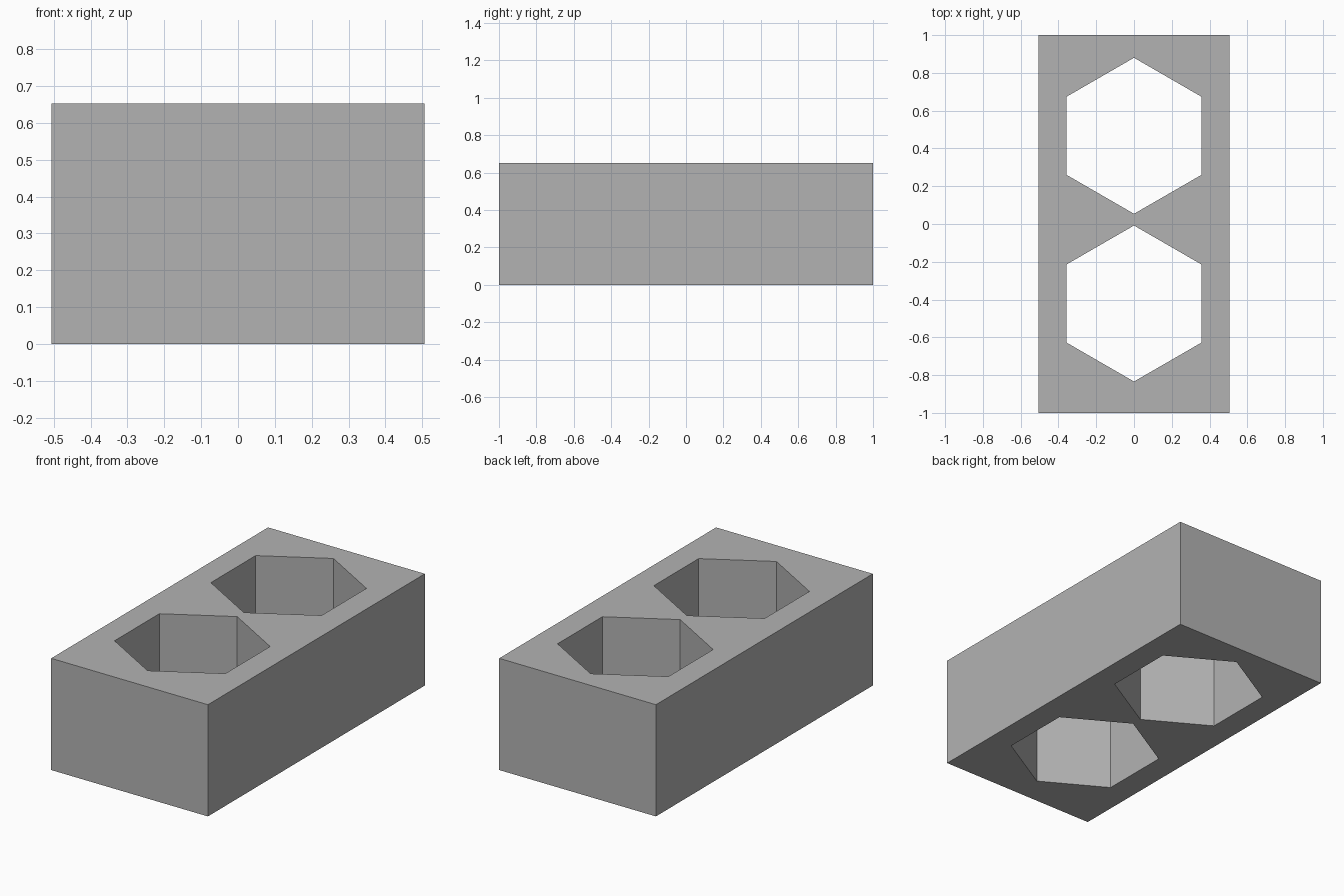
import bpy
import math

WIDTH, LENGTH, HEIGHT = 1.012, 2.0, 0.652
HOLE_RADIUS = 0.413
HOLE_CENTRES = (0.467, -0.421)

cube = bpy.data.objects.get("Cube")
if cube:
    bpy.data.objects.remove(cube, do_unlink=True)

# Plain grey material
grey = bpy.data.materials.new("plain grey")
grey.use_nodes = True
colour = (0.45, 0.45, 0.45, 1)
grey.diffuse_color = colour
grey.node_tree.nodes["Principled BSDF"].inputs["Base Color"].default_value = colour

# Solid rectangular block
bpy.ops.mesh.primitive_cube_add(size=1, location=(0, 0, HEIGHT / 2))
block = bpy.context.object
block.name = "block"
block.scale = (WIDTH, LENGTH, HEIGHT)
bpy.ops.object.transform_apply(location=True, rotation=False, scale=True)
block.data.materials.append(grey)


def cut_hexagon(y):
    """Cut a hexagonal through hole with its points along y."""
    bpy.ops.mesh.primitive_cylinder_add(
        vertices=6, radius=HOLE_RADIUS, depth=HEIGHT * 2,
        location=(0, y, HEIGHT / 2))
    cutter = bpy.context.object
    cutter.name = "hole_cutter"
    cutter.hide_render = True
    # Turn the hexagon so that a corner lies on the y axis
    corner = cutter.data.vertices[0].co
    cutter.rotation_euler.z = math.pi / 2 - math.atan2(corner.y, corner.x)
    cutter.data.materials.append(grey)

    hole = block.modifiers.new("hexagonal hole", 'BOOLEAN')
    hole.operation = 'DIFFERENCE'
    hole.solver = 'EXACT'
    hole.object = cutter
    bpy.context.view_layer.objects.active = block
    bpy.ops.object.modifier_apply(modifier=hole.name)
    bpy.data.objects.remove(cutter, do_unlink=True)


# Two through holes, one behind the other
for centre in HOLE_CENTRES:
    cut_hexagon(centre)

block.data.shade_flat()
